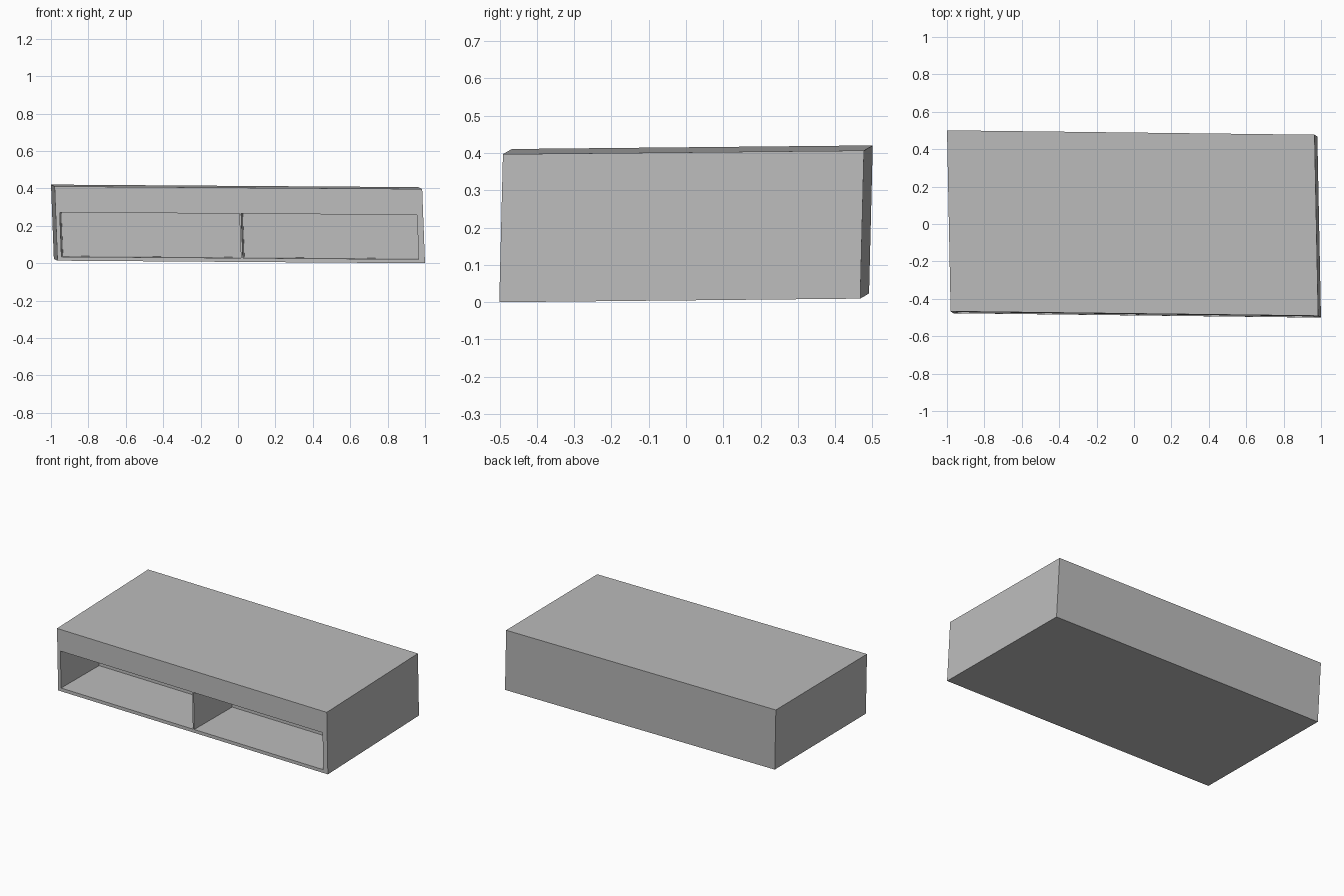
import bpy
import bmesh
from mathutils import Matrix, Vector

cube = bpy.data.objects.get("Cube")
if cube:
    bpy.data.objects.remove(cube, do_unlink=True)

# Cabinet size, wall lines measured from the lower left front corner
WIDTH, DEPTH, HEIGHT = 1.965, 0.968, 0.397
BAYS = [(0.022, 0.982), (0.992, 1.932)]
BAY_BOTTOM, BAY_TOP = 0.021, 0.258
BAY_RECESS = Vector((0.016, 0.38, 0))

# One flat grey finish
grey = bpy.data.materials.new("cabinet_grey")
colour = (0.5, 0.5, 0.5, 1)
grey.diffuse_color = colour
grey.use_nodes = True
for node in grey.node_tree.nodes:
    if node.type == 'BSDF_PRINCIPLED':
        node.inputs["Base Color"].default_value = colour

# Outer box
bm = bmesh.new()
bmesh.ops.create_cube(bm, size=1)
bmesh.ops.translate(bm, verts=bm.verts, vec=(0.5, 0.5, 0.5))
bmesh.ops.scale(bm, verts=bm.verts, vec=(WIDTH, DEPTH, HEIGHT))


def front_faces():
    bm.normal_update()
    return [f for f in bm.faces if f.normal.y < -0.9]


def cut_front(axis, position):
    """Split only the front panel along one straight line."""
    normal = Vector((0, 0, 0))
    normal[axis] = 1
    faces = front_faces()
    edges = {e for f in faces for e in f.edges}
    verts = {v for f in faces for v in f.verts}
    bmesh.ops.bisect_plane(bm, geom=list(verts) + list(edges) + faces,
                           plane_co=normal * position, plane_no=normal)


# Outline the two open bays, then push them back into the box
for z in (BAY_BOTTOM, BAY_TOP):
    cut_front(2, z)
for bay in BAYS:
    for x in bay:
        cut_front(0, x)


def is_bay(face):
    c = face.calc_center_median()
    return (BAY_BOTTOM < c.z < BAY_TOP
            and any(left < c.x < right for left, right in BAYS))


bays = [f for f in front_faces() if is_bay(f)]
pushed = bmesh.ops.extrude_discrete_faces(bm, faces=bays)["faces"]
bmesh.ops.translate(bm, verts=list({v for f in pushed for v in f.verts}),
                    vec=BAY_RECESS)
bmesh.ops.recalc_face_normals(bm, faces=bm.faces)

# Slight lean of the whole cabinet
bmesh.ops.translate(bm, verts=bm.verts,
                    vec=(-WIDTH / 2, -DEPTH / 2, -HEIGHT / 2))
lean = Matrix(((1, -0.02, -0.038),
               (-0.012, 1, 0.025),
               (-0.007, 0.01, 1))).to_4x4()
bmesh.ops.transform(bm, matrix=Matrix.Translation((0, 0, 0.21)) @ lean,
                    verts=bm.verts)

mesh = bpy.data.meshes.new("low_cabinet")
bm.to_mesh(mesh)
bm.free()
mesh.materials.append(grey)
cabinet = bpy.data.objects.new("low_cabinet", mesh)
bpy.context.collection.objects.link(cabinet)
